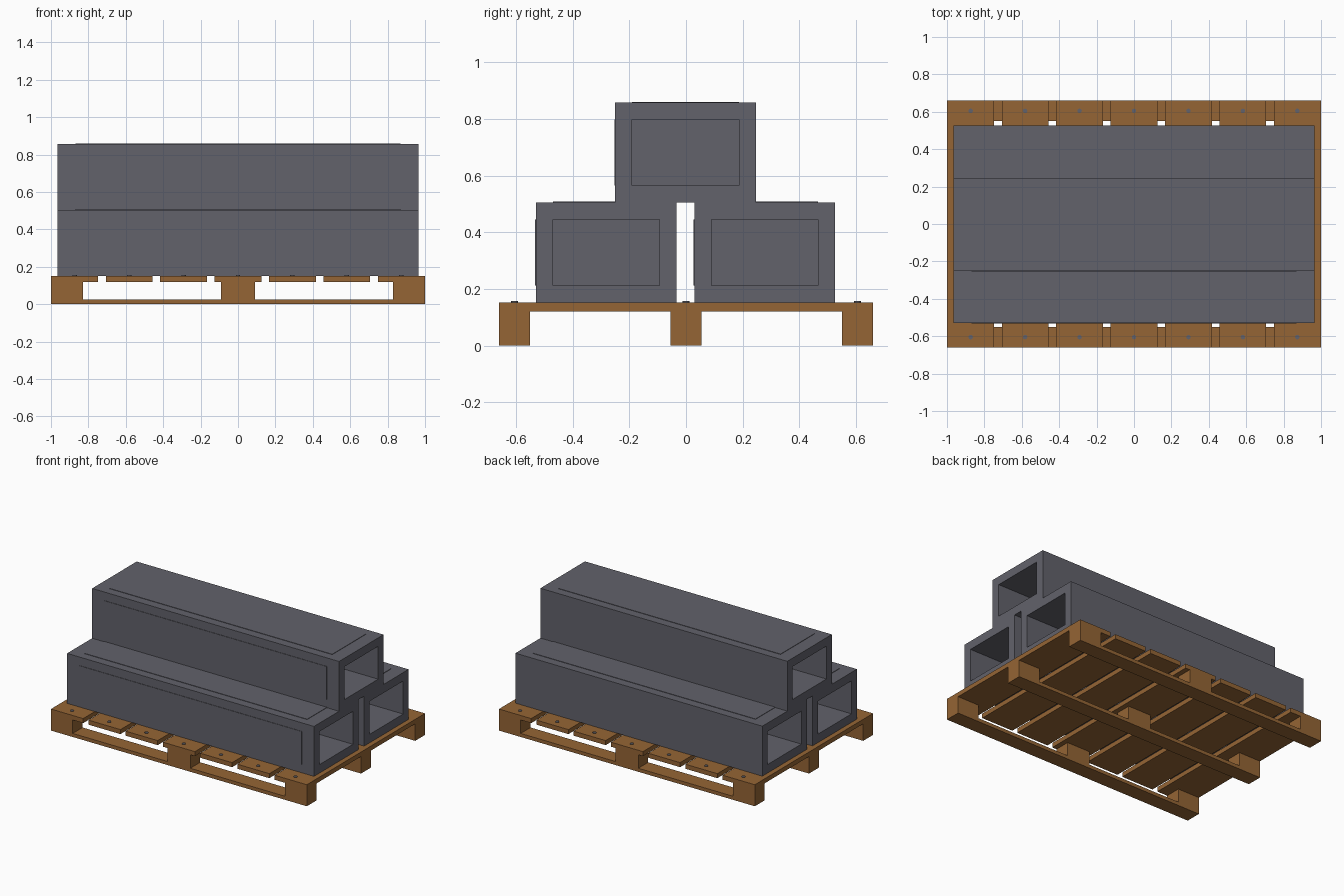
import bpy, bmesh, math
from mathutils import Matrix

if "Cube" in bpy.data.objects:
    bpy.data.objects.remove(bpy.data.objects["Cube"])


def material(name, rgb):
    m = bpy.data.materials.new(name)
    m.diffuse_color = (*rgb, 1)
    m.use_nodes = True
    m.node_tree.nodes["Principled BSDF"].inputs["Base Color"].default_value = m.diffuse_color
    return m


wood = material("brown wood", (0.30, 0.13, 0.035))
steel = material("grey steel", (0.122, 0.122, 0.147))


def finish(name, bm, mat):
    bmesh.ops.recalc_face_normals(bm, faces=bm.faces)
    me = bpy.data.meshes.new(name)
    bm.to_mesh(me)
    bm.free()
    me.materials.append(mat)
    ob = bpy.data.objects.new(name, me)
    bpy.context.collection.objects.link(ob)
    return ob


def box(name, x0, x1, y0, y1, z0, z1, mat):
    bm = bmesh.new()
    mtx = (Matrix.Translation(((x0 + x1) / 2, (y0 + y1) / 2, (z0 + z1) / 2))
           @ Matrix.Diagonal((x1 - x0, y1 - y0, z1 - z0, 1)))
    bmesh.ops.create_cube(bm, size=1, matrix=mtx)
    return finish(name, bm, mat)


def beam(name, y0, y1, z0, z1, half=0.965, wall=0.06, depth=0.955):
    """Box beam with a deep rectangular recess in each end."""
    bm = bmesh.new()
    rings = []
    for s in (-1, 1):
        for x, t in ((half - depth, wall), (half, wall), (half, 0)):
            rings.append([bm.verts.new((s * x, y, z)) for y, z in (
                (y0 + t, z0 + t), (y1 - t, z0 + t),
                (y1 - t, z1 - t), (y0 + t, z1 - t))])
    # recess bottoms, recess walls, end rims, then the outer skin
    for a, b in ((0, 1), (1, 2), (2, 5), (5, 4), (4, 3)):
        for i in range(4):
            j = (i + 1) % 4
            bm.faces.new((rings[a][i], rings[a][j], rings[b][j], rings[b][i]))
    bm.faces.new(rings[0])
    bm.faces.new(rings[3])
    finish(name, bm, steel)
    # thin raised panels on the top and front faces
    box(name + "_top_panel", -0.87, 0.87, y0 + wall, y1 - wall,
        z1 - 0.002, z1 + 0.003, steel)
    box(name + "_front_panel", -0.87, 0.87, y0 - 0.003, y0 + 0.002,
        z0 + wall, z1 - wall, steel)


# Pallet runners with three blocks each
for row, (y0, y1) in enumerate(((-0.66, -0.55), (-0.055, 0.055), (0.55, 0.66))):
    box(f"runner_{row}", -1, 1, y0, y1, 0, 0.025, wood)
    for col, (x0, x1) in enumerate(((-1, -0.83), (-0.09, 0.09), (0.83, 1))):
        box(f"block_{row}_{col}", x0, x1, y0, y1, 0.025, 0.12, wood)

# Deck boards with a nail over each runner
for i in range(7):
    x = (i - 3) * 0.291
    x0 = -1 if i == 0 else x - 0.125
    x1 = 1 if i == 6 else x + 0.125
    box(f"deck_board_{i}", x0, x1, -0.66, 0.66, 0.12, 0.152, wood)
    for j, y in enumerate((-0.605, 0, 0.605)):
        bm = bmesh.new()
        bmesh.ops.create_cone(bm, cap_ends=True, segments=12, radius1=0.012,
                              radius2=0.012, depth=0.008,
                              matrix=Matrix.Translation((x, y, 0.153)))
        finish(f"nail_{i}_{j}", bm, steel)

# Stack of three beams
beam("lower_front_beam", -0.53, -0.034, 0.152, 0.505)
beam("lower_back_beam", 0.03, 0.526, 0.152, 0.505)
beam("upper_beam", -0.25, 0.247, 0.505, 0.857)
